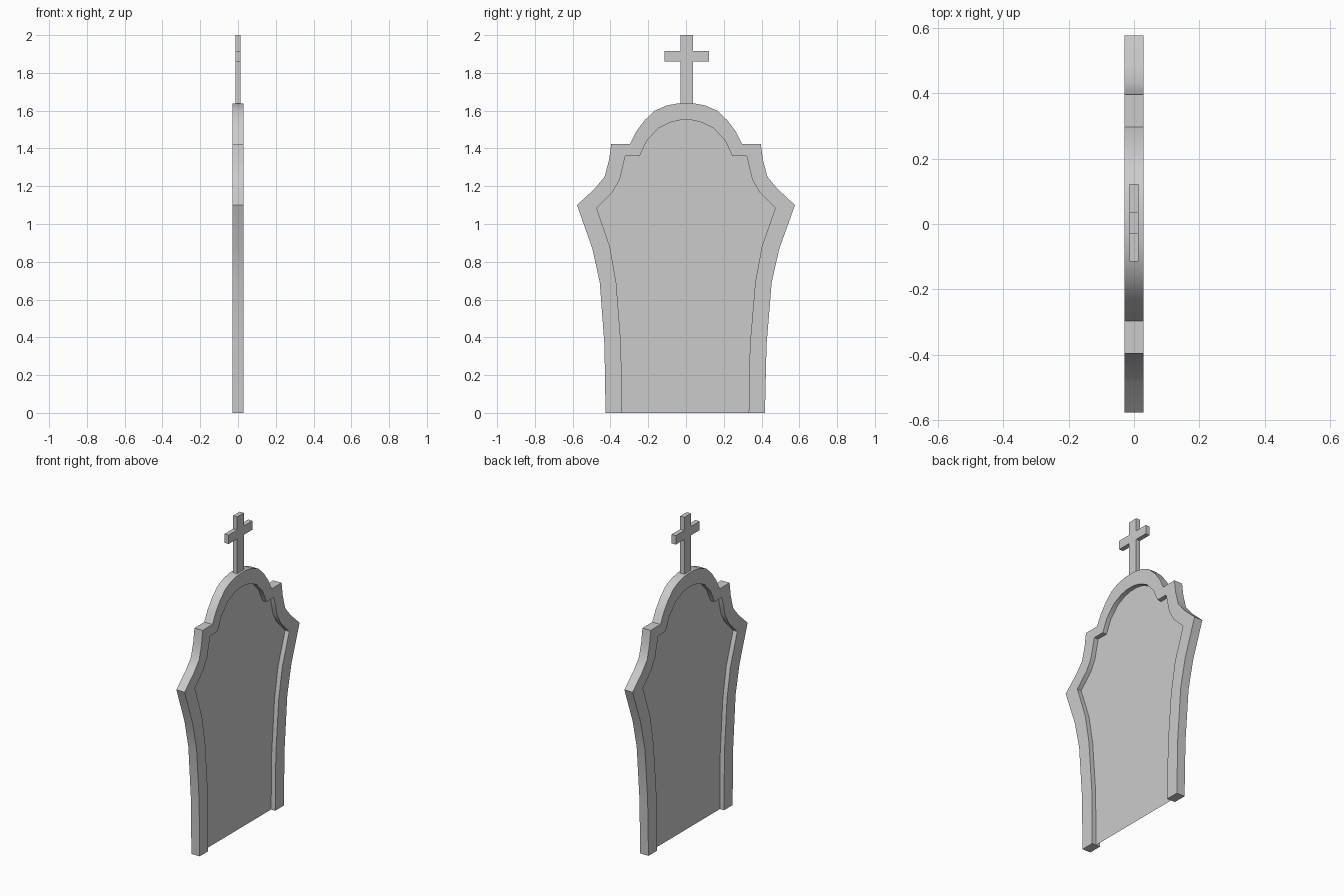
import bpy, bmesh, math

if "Cube" in bpy.data.objects:
    bpy.data.objects.remove(bpy.data.objects["Cube"])

# Half profiles as (y, z), from the base up to the crown
OUTER = [(.422, 0), (.429, .36), (.455, .69), (.495, .87), (.577, 1.10), (.483, 1.187),
         (.431, 1.25), (.407, 1.34), (.396, 1.423), (.297, 1.423), (.263, 1.49),
         (.218, 1.55), (.165, 1.60), (.10, 1.628), (.04, 1.639)]
INNER = [(.336, 0), (.341, .36), (.368, .69), (.402, .88), (.473, 1.085), (.39, 1.167),
         (.35, 1.237), (.321, 1.36), (.245, 1.36), (.208, 1.44), (.146, 1.507),
         (.08, 1.539), (.03, 1.55)]


def mirrored(half):
    """Full open outline from right base over the crown to left base, leaning slightly."""
    pts = half + [(-y, z) for y, z in reversed(half)]
    return [(y - .004 * max(0, 1 - z / 1.1), z) for y, z in pts]


def slab(name, outline, half_depth):
    """Fill a y-z outline; give it thickness along x unless half_depth is 0."""
    bm = bmesh.new()
    face = bm.faces.new([bm.verts.new((-half_depth, y, z)) for y, z in outline])
    if half_depth:
        res = bmesh.ops.extrude_face_region(bm, geom=[face], use_keep_orig=True)
        moved = [v for v in res["geom"] if isinstance(v, bmesh.types.BMVert)]
        bmesh.ops.translate(bm, verts=moved, vec=(2 * half_depth, 0, 0))
        bmesh.ops.recalc_face_normals(bm, faces=bm.faces)
    bmesh.ops.triangulate(bm, faces=[f for f in bm.faces if len(f.verts) > 4])
    mesh = bpy.data.meshes.new(name)
    bm.to_mesh(mesh)
    bm.free()
    obj = bpy.data.objects.new(name, mesh)
    bpy.context.collection.objects.link(obj)
    bpy.ops.object.select_all(action='DESELECT')
    obj.select_set(True)
    bpy.context.view_layer.objects.active = obj
    bpy.ops.object.shade_smooth_by_angle(angle=math.radians(30))
    return obj


# Raised border, open at the base
slab("stone_border", mirrored(OUTER) + mirrored(INNER)[::-1], .029)

# Thin recessed panel in the middle of the border
slab("stone_panel", mirrored(INNER), 0)

# Cross on the crown
c, w, a = .004, .033, .119
cross = [(w, 1.636), (w, 1.86), (a, 1.86), (a, 1.917), (w, 1.917), (w, 2.0)]
slab("top_cross", [(c + y, z) for y, z in cross] + [(c - y, z) for y, z in reversed(cross)], .0145)
